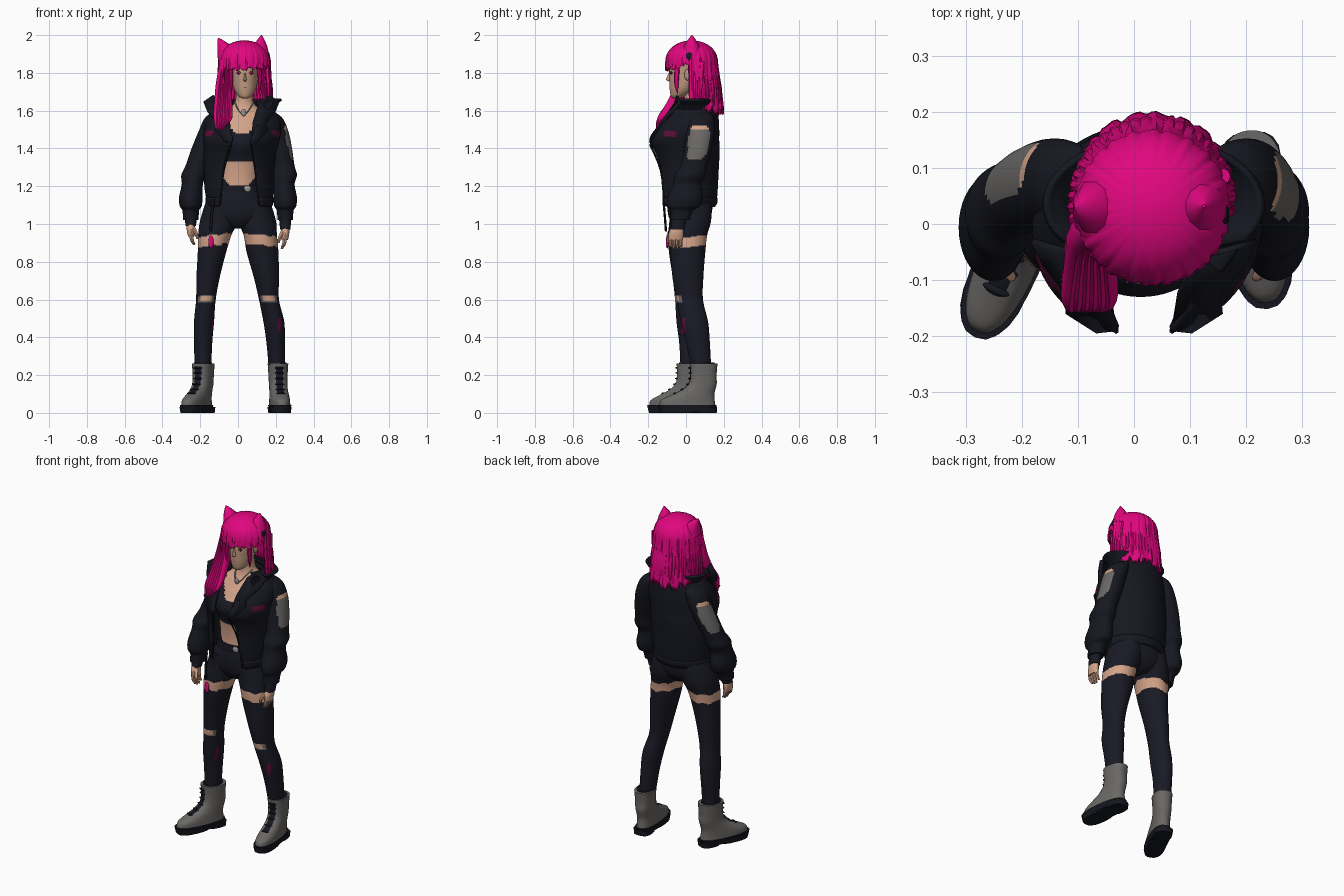
import bpy, bmesh, math, random
from mathutils import Vector

random.seed(4)


def material(name, rgb):
    m = bpy.data.materials.new(name)
    m.diffuse_color = (*rgb, 1)
    return m


PINK = material("hot pink", (0.75, 0.002, 0.21))
BLACK = material("jacket black", (0.0080, 0.0088, 0.0145))
NAVY = material("legging navy", (0.0100, 0.0100, 0.0185))
SKIN = material("skin", (0.66, 0.37, 0.25))
FACE = material("face skin", (0.54, 0.325, 0.215))
GREY = material("boot grey", (0.146, 0.140, 0.132))
METAL = material("metal", (0.30, 0.30, 0.31))
WINE = material("dark magenta", (0.11, 0.005, 0.04))
DARK = material("eye dark", (0.03, 0.015, 0.02))


def finish(name, bm, mats, rule=None, angle=40):
    bmesh.ops.recalc_face_normals(bm, faces=bm.faces)
    bm.normal_update()
    for f in bm.faces:
        f.smooth = True
        if rule:
            f.material_index = rule(f.calc_center_median(), f.normal)
    me = bpy.data.meshes.new(name)
    bm.to_mesh(me)
    bm.free()
    for m in mats:
        me.materials.append(m)
    me.set_sharp_from_angle(angle=math.radians(angle))
    ob = bpy.data.objects.new(name, me)
    bpy.context.collection.objects.link(ob)
    return ob


def solidify(ob, thick):
    mod = ob.modifiers.new("thickness", "SOLIDIFY")
    mod.thickness, mod.offset = thick, 0


def spline(rows, sub):
    """Smoothly interpolate a short list of ring tuples."""
    out = []
    for i in range(len(rows) - 1):
        a, b, c, d = rows[max(i - 1, 0)], rows[i], rows[i + 1], rows[min(i + 2, len(rows) - 1)]
        for k in range(sub):
            t = k / sub
            out.append([0.5 * (2 * q + (r - p) * t + (2 * p - 5 * q + 4 * r - s) * t * t
                               + (3 * q - p - 3 * r + s) * t ** 3) for p, q, r, s in zip(a, b, c, d)])
    return out + [list(rows[-1])]


def loft(name, rings, mats, rule=None, seg=28, sub=4, power=1.0, thick=0.0):
    """Rings are (x, y, z, rx, ry[, front opening in degrees])."""
    sp = lambda v: math.copysign(abs(v) ** power, v)
    is_open = len(rings[0]) > 5
    bm, loops = bmesh.new(), []
    for r in spline(rings, sub):
        o = math.radians(r[5]) if is_open else 0
        n = seg + 1 if is_open else seg
        angs = [o + (2 * math.pi - 2 * o) * k / seg for k in range(n)]
        loops.append([bm.verts.new((r[0] + max(r[3], .001) * sp(math.sin(a)),
                                    r[1] - max(r[4], .001) * sp(math.cos(a)), r[2])) for a in angs])
    for lo, hi in zip(loops, loops[1:]):
        for k in range(len(lo) - (1 if is_open else 0)):
            j = (k + 1) % len(lo)
            bm.faces.new((lo[k], lo[j], hi[j], hi[k]))
    if not is_open:
        bm.faces.new(loops[0])
        bm.faces.new(loops[-1])
    ob = finish(name, bm, mats, rule)
    if thick:
        solidify(ob, thick)
    return ob


def blob(name, loc, size, mat):
    bm = bmesh.new()
    bmesh.ops.create_uvsphere(bm, u_segments=14, v_segments=8, radius=1)
    for v in bm.verts:
        v.co = Vector(loc) + Vector([a * b for a, b in zip(v.co, size)])
    return finish(name, bm, [mat])


def plate(name, pts, mat, thick):
    bm = bmesh.new()
    bm.faces.new([bm.verts.new(p) for p in pts])
    solidify(finish(name, bm, [mat]), thick)


# Torso: bare midriff and chest with a scoop-necked crop top
def top_rule(c, n):
    dx = abs(c.x - 0.02)
    if c.z > 1.478 + 1.3 * max(0, dx - 0.032) and c.y < .05:
        return 0
    belly = 1.205 + 4 * max(0, abs(c.x - .005) - .04) ** 1.5 < c.z < 1.33
    return 0 if belly or c.z > 1.6 else 1


loft("torso", [(.005, .01, 1.17, .12, .10), (.005, .0, 1.25, .108, .088), (.008, .0, 1.34, .122, .098),
               (.012, -.008, 1.43, .14, .122), (.018, .015, 1.51, .15, .10), (.025, .035, 1.57, .14, .075),
               (.03, .045, 1.61, .085, .06), (.033, .04, 1.65, .048, .048), (.035, .03, 1.73, .045, .045)],
     [SKIN, NAVY], top_rule, seg=64, sub=10)

# Shorts and belt
loft("shorts", [(-.003, .02, .975, .05, .06), (-.003, .02, 1.0, .12, .09), (-.003, .02, 1.04, .175, .112),
                (0, .02, 1.10, .172, .12), (.003, .015, 1.16, .14, .112), (.005, .01, 1.205, .122, .102)], [NAVY])
loft("belt", [(.005, .012, 1.17, .139, .115), (.005, .012, 1.205, .130, .110)], [BLACK], sub=1)
blob("belt_buckle", (.05, -.095, 1.187), (.02, .008, .018), METAL)

# Legs: torn leggings, bare thigh bands, knee holes and a painted streak
LEGS = {-1: [(-.085, .02, 1.12, .085, .11), (-.1, .02, 1.02, .1, .108), (-.123, .005, .94, .088, .1),
             (-.138, 0, .85, .075, .09), (-.158, .005, .72, .062, .076), (-.17, .01, .6, .052, .068),
             (-.18, .02, .48, .053, .07), (-.185, .025, .36, .048, .06), (-.185, .022, .2, .042, .05)],
        1: [(.085, .025, 1.12, .085, .11), (.1, .025, 1.02, .1, .108), (.118, .012, .94, .088, .1),
            (.13, .01, .85, .084, .092), (.15, .01, .72, .067, .082), (.164, .02, .6, .053, .07),
            (.19, .045, .48, .055, .072), (.2, .065, .36, .048, .062), (.207, .085, .2, .042, .05)]}


def leg_rule(c, n):
    wobble = .12 * (abs(c.x) - .12) + .004 * math.sin(70 * c.x + 50 * c.y)
    if .889 < c.z + wobble < .943:
        return 1
    if n.y < -.5 and .588 < c.z + .3 * wobble < .622:
        return 1 if n.y < -.68 and c.z > .594 else 2
    if n.x > .3 and -.022 < c.y < -.004 and .42 < c.z < .5:
        return 3
    return 0


for s, side in ((-1, "left"), (1, "right")):
    loft("legging_" + side, LEGS[s], [NAVY, SKIN, GREY, WINE], leg_rule, seg=40, sub=16)

    # Boots: dark sole and heel, grey upper with a dark laced front
    def boot_rule(c, n):
        return 1 if n.y < -.2 and .1 < c.z < .245 and abs(c.x) < .019 and c.y < -.05 else 0
    parts = [loft("boot_sole_" + side, [(0, -.085, .008, .053, .15), (0, -.085, .042, .058, .158)],
                  [BLACK], seg=24, sub=1, power=.8),
             loft("boot_heel_" + side, [(0, .015, 0, .05, .058), (0, .015, .03, .054, .06)],
                  [BLACK], seg=16, sub=1, power=.7),
             loft("boot_tread_" + side, [(0, -.13, 0, .052, .1), (0, -.13, .03, .056, .108)],
                  [BLACK], seg=20, sub=1, power=.8),
             loft("boot_upper_" + side, [(0, -.083, .04, .053, .149), (0, -.08, .068, .052, .142),
                  (0, -.055, .095, .05, .115), (0, -.025, .122, .048, .09), (0, -.003, .155, .048, .076),
                  (0, .002, .2, .05, .07), (0, .003, .262, .054, .074)], [GREY, BLACK], boot_rule,
                  seg=40, sub=6, power=.85),
             loft("boot_opening_" + side, [(0, 0, .258, .046, .06), (0, 0, .266, .046, .06)], [BLACK], sub=1)]
    for y, z in ((-.15, .103), (-.112, .124), (-.083, .152), (-.071, .182), (-.069, .212), (-.071, .238)):
        parts.append(blob("boot_lace_" + side, (0, y, z), (.026, .008, .005), BLACK))
    for p in parts:
        p.location = (-.185, .02, 0) if s < 0 else (.212, .09, 0)
        p.rotation_euler.z = math.radians(-24 if s < 0 else 6)


# Jacket: open body, hem band, popped collar and lapels
def chest_rule(c, n):
    return 1 if 1.465 < c.z < 1.49 and abs(c.x - .02) > .13 and -.115 < c.y < -.05 else 0


loft("jacket_body", [(.008, .01, 1.13, .17, .148, 37), (.006, .01, 1.2, .178, .153, 31),
                     (.007, .01, 1.30, .182, .158, 27), (.012, .002, 1.38, .186, .17, 21),
                     (.018, -.012, 1.44, .194, .182, 14), (.025, .002, 1.5, .198, .168, 19),
                     (.03, .03, 1.56, .184, .137, 28), (.03, .045, 1.605, .145, .118, 36),
                     (.03, .05, 1.645, .095, .09, 45)], [BLACK, WINE], chest_rule, seg=60, sub=8, thick=.012)
loft("jacket_hem", [(.008, .005, 1.095, .165, .142, 40), (.008, .008, 1.115, .174, .152, 38),
                    (.008, .008, 1.14, .174, .152, 36)], [BLACK], seg=40, sub=2, thick=.014)
loft("jacket_collar", [(.03, .045, 1.59, .135, .108, 38), (.033, .04, 1.63, .16, .112, 46),
                       (.035, .035, 1.66, .195, .115, 56)], [BLACK], thick=.012)
for s in (-1, 1):
    lapel = [(.05, -.186, 1.432), (.085, -.19, 1.435), (.14, -.155, 1.50), (.13, -.13, 1.535), (.18, -.07, 1.595),
             (.20, -.03, 1.645), (.15, -.045, 1.68), (.09, -.06, 1.635), (.06, -.125, 1.54)]
    plate("jacket_lapel", [(.018 + s * x, y, z) for x, y, z in lapel], BLACK, .012)
    # Open zip edges
    loft("jacket_zip", [(.008 + s * .102, -.115, 1.10, .005, .006), (.008 + s * .083, -.132, 1.28, .005, .006),
                        (.018 + s * .05, -.19, 1.42, .005, .006)], [NAVY], seg=6)

# Sleeves with faded patches, wrists and hands
SLEEVE = [(.11, .07, 1.60, .03, .045), (.147, .076, 1.565, .055, .07), (.178, .076, 1.49, .06, .076),
          (.206, .064, 1.40, .06, .074), (.23, .042, 1.31, .058, .072), (.24, .022, 1.26, .066, .082),
          (.243, .006, 1.21, .056, .076), (.25, -.004, 1.14, .062, .094), (.25, -.012, 1.095, .058, .088),
          (.25, -.022, 1.07, .044, .06), (.25, -.032, 1.02, .042, .05)]
for s, side in ((-1, "left"), (1, "right")):
    aim = Vector((-.93, .37, 0) if s < 0 else (.997, -.07, 0))

    def sleeve_rule(c, n):
        d = math.acos(max(-1, min(1, n.dot(aim))))
        if (d / .72) ** 4 + ((c.z - 1.434) / .093) ** 4 < 1:
            return 2 if c.z > 1.503 else 1
        return 0
    shift = lambda z: .03 * max(0, min(1, (z - 1.2) / .3))  # shoulders lean to one side
    loft("sleeve_" + side, [(s * x + shift(z), y, z, a, b) for x, y, z, a, b in SLEEVE],
         [BLACK, GREY, SKIN], sleeve_rule, seg=40, sub=8)
    h = .02 if s < 0 else 0
    loft("wrist_" + side, [(s * .25, -.035, 1.03, .033, .04), (s * .25, -.045, .97 + h, .027, .036)], [NAVY])
    loft("palm_" + side, [(s * .25, -.045, .985 + h, .022, .031), (s * .25, -.052, .95 + h, .022, .04),
                          (s * .248, -.055, .915 + h, .017, .038)], [SKIN], seg=14)
    for i in range(4):
        y = -.084 + i * .019
        low = .868 + h + (.01 if i in (0, 3) else 0)
        loft("finger_" + side, [(s * .248, y, .925 + h, .011, .010), (s * .244, y, .895 + h, .010, .009),
                                (s * .232, y, low, .006, .006)], [SKIN], seg=8)
    loft("thumb_" + side, [(s * .24, -.065, .965 + h, .012, .014), (s * .222, -.09, .93 + h, .010, .011),
                           (s * .215, -.095, .9 + h, .005, .006)], [SKIN], seg=8)

# Hanging strap and thigh charm
loft("strap", [(-.13, -.12, 1.13, .008, .006), (-.14, -.112, 1.04, .008, .006), (-.145, -.106, .96, .007, .006)],
     [BLACK], seg=8)
blob("thigh_charm", (-.143, -.099, .905), (.014, .008, .034), PINK)

# Head and face
loft("head", [(.037, -.052, 1.665, .014, .018), (.037, -.042, 1.677, .036, .038), (.037, -.02, 1.71, .056, .066),
              (.037, 0, 1.755, .067, .088), (.037, .005, 1.80, .071, .094), (.037, .015, 1.86, .077, .10),
              (.037, .02, 1.91, .062, .085), (.037, .02, 1.945, .02, .03)], [FACE], seg=32)
loft("nose", [(.037, -.086, 1.80, .004, .005), (.037, -.092, 1.775, .007, .010), (.037, -.093, 1.763, .010, .012),
              (.037, -.084, 1.754, .005, .005)], [FACE], seg=10)
blob("lips", (.037, -.081, 1.722), (.015, .006, .005), WINE)
for s in (-1, 1):
    blob("eye", (.037 + s * .031, -.077, 1.80), (.014, .008, .008), DARK)
    blob("iris", (.037 + s * .031, -.082, 1.80), (.006, .0045, .006), PINK)
    blob("ear", (.037 + s * .078, .008, 1.79), (.01, .017, .03), FACE)

# Necklace
for s in (-1, 1):
    loft("necklace_chain", [(.03, -.05, 1.575, .005, .005), (.03 + s * .03, -.032, 1.605, .005, .005),
                            (.033 + s * .05, .015, 1.645, .005, .005)], [METAL], seg=6)
blob("necklace_pendant", (.03, -.055, 1.59), (.014, .006, .02), METAL)


# Hair: grooved shell with a short fringe, falling long round the back
def hem(deg):
    if -52 < deg < 84:
        return 1.82 + .03 * max(0, (abs(deg) - 40) / 42) + random.uniform(-.012, .012)
    return 1.625 - .02 * abs(math.cos(math.radians(deg))) + random.uniform(-.03, .02)


bm, cols, N, ROWS = bmesh.new(), [], 144, 22
for k in range(N):
    a = -math.pi + 2 * math.pi * k / N
    low, col = hem(math.degrees(a)), []
    back = max(0, -math.cos(a))
    for i in range(1, ROWS + 1):
        t = i / ROWS
        if t < .5:
            r, z = math.sin(t * math.pi), 1.85 + .118 * math.cos(t * math.pi) ** .85
        else:
            z = 1.85 + (low - 1.85) * (t - .5) * 2
            r = 1 + (.06 + .17 * back) * (1.85 - z) / .25
        r *= 1 + min(1, 2 * t) * (.016 * math.sin(24 * a + 3 * t) + .012 * math.sin(41 * a))
        col.append(bm.verts.new((.033 + .134 * r * math.sin(a), .03 - .134 * r * math.cos(a), z)))
    cols.append(col)
crown = bm.verts.new((.033, .03, 1.969))
for k in range(N):
    p, q = cols[k], cols[(k + 1) % N]
    bm.faces.new((crown, p[0], q[0]))
    for i in range(ROWS - 1):
        bm.faces.new((p[i], p[i + 1], q[i + 1], q[i]))
solidify(finish("hair_shell", bm, [PINK]), .008)

# Tapered strands round the back hem
for k in range(26):
    a = math.radians(98 + 196 * k / 25)
    sx, cy, j = math.sin(a), -math.cos(a), random.uniform(-.02, .02)
    loft("hair_strand", [(.033 + .116 * sx, .03 + .116 * cy, 1.87, .008, .008),
                         (.033 + .135 * sx, .03 + .145 * cy, 1.73, .017, .014),
                         (.033 + .146 * sx, .03 + .160 * cy, 1.585 + j, .003, .003)], [PINK], seg=8)

# Long lock over one shoulder, and wisps beside the face
for k in range(6):
    dx, dz = (k - 2.5) * .014, random.uniform(-.01, .05)
    loft("shoulder_lock", [(-.066 + dx * .4, -.015, 1.87, .016, .022), (-.076 + dx * .7, -.025, 1.74, .018, .034),
                           (-.078 + dx * .9, -.07, 1.64, .017, .034), (-.08 + dx, -.13, 1.56, .015, .022),
                           (-.088 + dx * .6, -.155, 1.475 + dz, .003, .003)], [PINK], seg=10)
for x, y, low in ((-.04, -.05, 1.66), (.112, -.045, 1.69), (.155, .06, 1.6), (.16, .085, 1.59)):
    loft("hair_wisp", [(x, y, 1.86, .012, .014), (x + .004, y - .006, 1.75, .010, .012),
                       (x, y, low, .002, .002)], [PINK], seg=8)

# Cat ears and the dark side clip
for x, tip, top in ((-.052, -.104, 1.985), (.112, .125, 2.0)):
    loft("cat_ear", [(x, .03, 1.88, .06, .06), (.6 * x + .4 * tip, .03, 1.945, .038, .04),
                     (tip, .032, top, .003, .003)], [PINK], seg=10, sub=2)
blob("hair_clip", (.16, .02, 1.88), (.010, .023, .03), BLACK)
